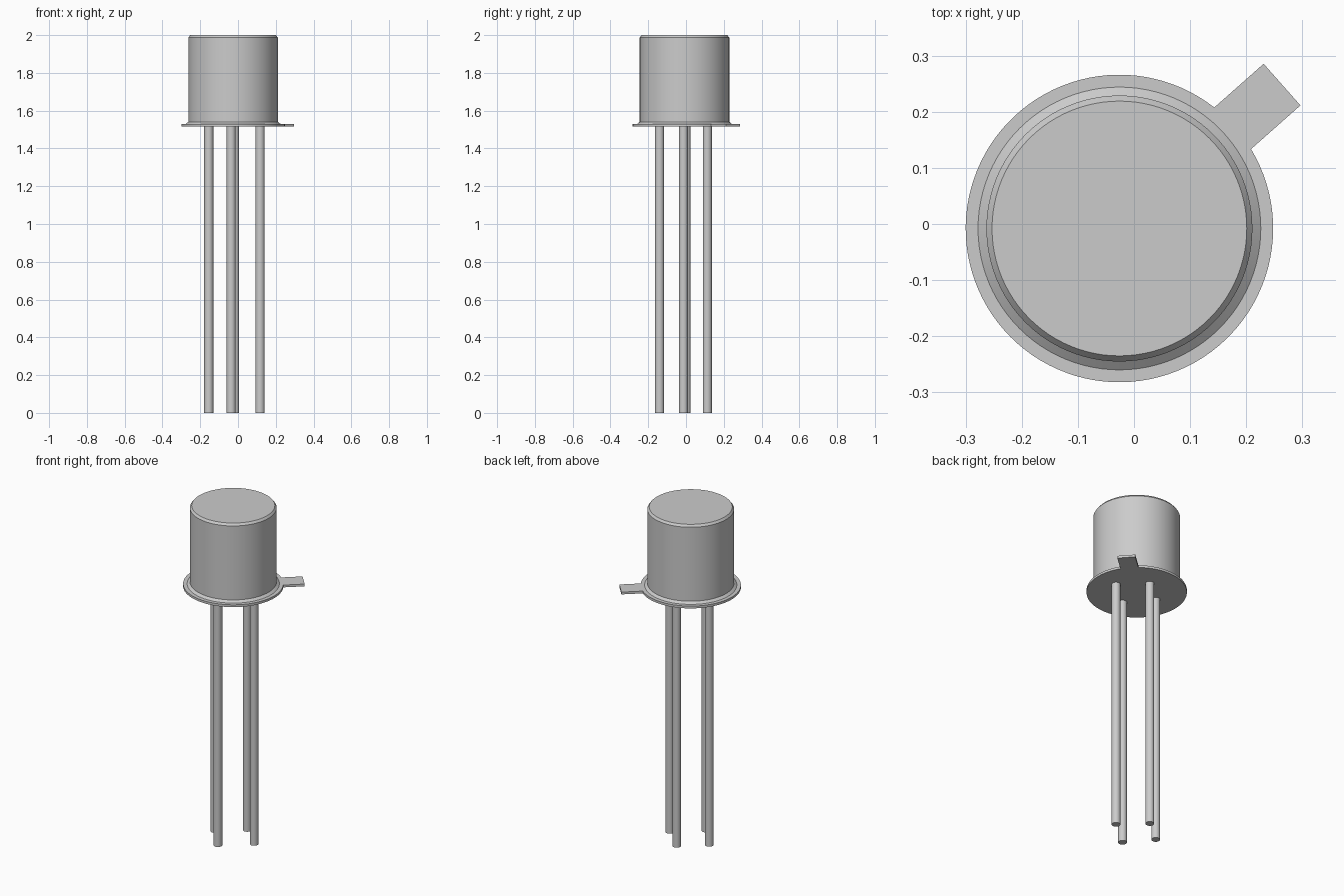
import bpy
import bmesh
import math
from mathutils import Matrix, Vector

if "Cube" in bpy.data.objects:
    bpy.data.objects.remove(bpy.data.objects["Cube"], do_unlink=True)

CENTRE = Vector((-0.026, -0.008, 0))
FLANGE_BOTTOM, FLANGE_TOP = 1.515, 1.529

metal = bpy.data.materials.new("grey metal")
metal.use_nodes = True
metal.diffuse_color = (0.6, 0.6, 0.6, 1)
metal.node_tree.nodes["Principled BSDF"].inputs["Base Color"].default_value = (0.6, 0.6, 0.6, 1)


def finish(name, bm, location):
    """Turn a bmesh into a smooth shaded object with sharp edges kept."""
    bmesh.ops.recalc_face_normals(bm, faces=bm.faces)
    mesh = bpy.data.meshes.new(name)
    bm.to_mesh(mesh)
    bm.free()
    mesh.materials.append(metal)
    obj = bpy.data.objects.new(name, mesh)
    obj.location = location
    bpy.context.collection.objects.link(obj)
    bpy.ops.object.select_all(action="DESELECT")
    obj.select_set(True)
    bpy.context.view_layer.objects.active = obj
    bpy.ops.object.shade_smooth_by_angle(angle=math.radians(25))
    return obj


def lathe(name, profile, location, sides):
    """Stack rings of (radius, height) and cap both ends."""
    bm = bmesh.new()
    rings = []
    for radius, z in profile:
        ring = bmesh.ops.create_circle(bm, segments=sides, radius=radius,
                                       matrix=Matrix.Translation((0, 0, z)))
        rings.append(ring["verts"])
    for low, high in zip(rings, rings[1:]):
        for i in range(sides):
            j = (i + 1) % sides
            bm.faces.new((low[i], low[j], high[j], high[i]))
    bm.faces.new(rings[0])
    bm.faces.new(rings[-1])
    return finish(name, bm, location)


# Can with a flared foot and a bevelled top rim
lathe("can", [(0.252, FLANGE_TOP - 0.002), (0.252, FLANGE_TOP), (0.237, 1.541),
              (0.237, 1.987), (0.227, 2.0)], CENTRE, 96)

# Flange and tab share one outline: an arc closed by the tab's outer corners
FLANGE_RADIUS, TAB_REACH, TAB_HALF = 0.274, 0.387, 0.0495
gap = math.asin(TAB_HALF / FLANGE_RADIUS)
steps = 96
outline = [(TAB_REACH, -TAB_HALF), (TAB_REACH, TAB_HALF)]
for i in range(steps + 1):
    a = gap + (math.tau - 2 * gap) * i / steps
    outline.append((FLANGE_RADIUS * math.cos(a), FLANGE_RADIUS * math.sin(a)))
bm = bmesh.new()
base = bm.faces.new([bm.verts.new((x, y, FLANGE_BOTTOM)) for x, y in outline])
top = bmesh.ops.extrude_face_region(bm, geom=[base], use_keep_orig=True)
bmesh.ops.translate(bm, vec=(0, 0, FLANGE_TOP - FLANGE_BOTTOM),
                    verts=[v for v in top["geom"] if isinstance(v, bmesh.types.BMVert)])
flange = finish("flange_with_tab", bm, CENTRE)
flange.rotation_euler.z = math.radians(41.5)

# Four round leads
leads = {"left": (0.117, -0.013), "right": (-0.155, 0.0),
         "front": (-0.036, -0.14), "back": (-0.018, 0.113)}
for side, (x, y) in leads.items():
    lathe(side + "_lead", [(0.024, 0), (0.024, FLANGE_BOTTOM + 0.003)], (x, y, 0), 32)
